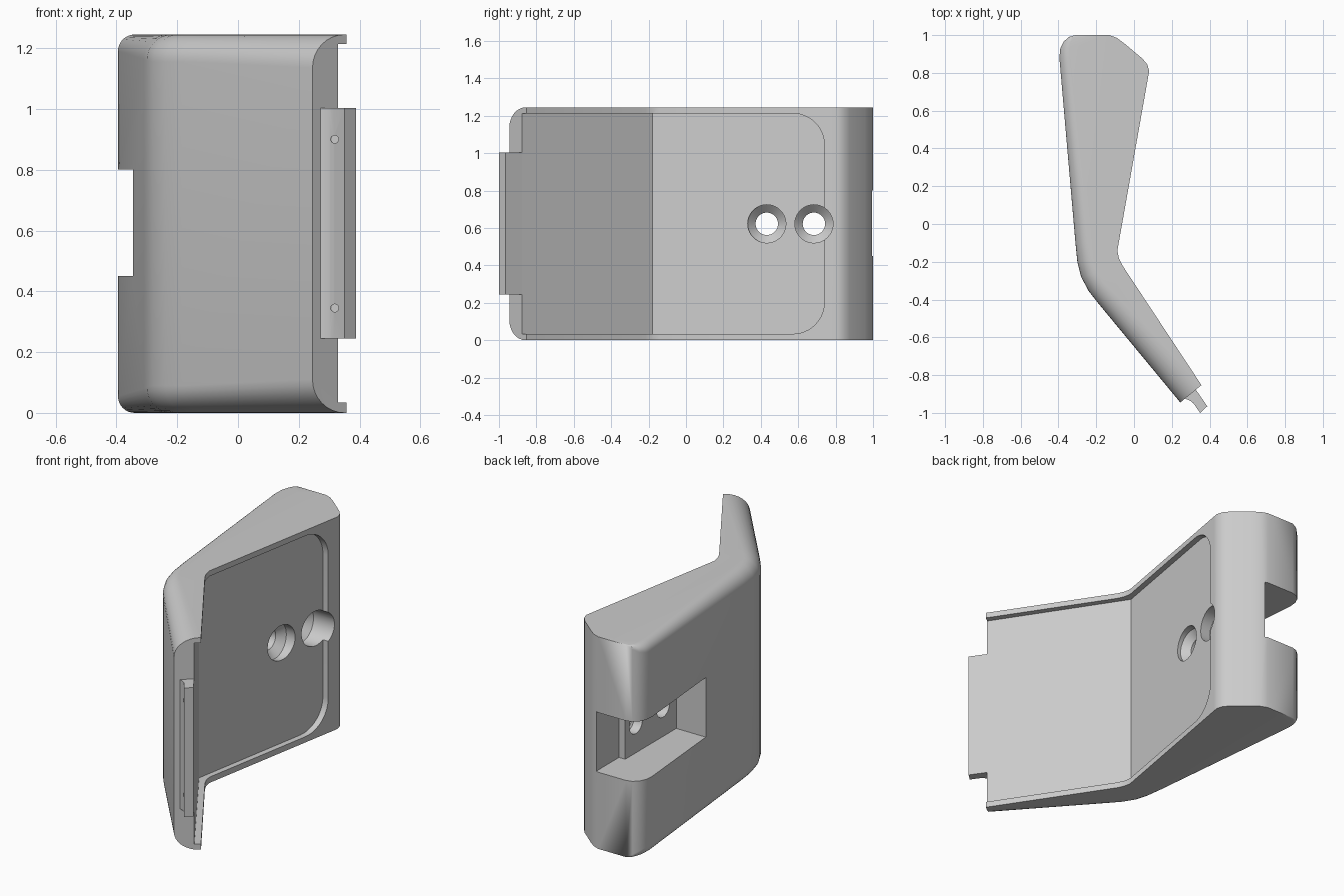
import bpy, bmesh, math

if "Cube" in bpy.data.objects:
    bpy.data.objects.remove(bpy.data.objects["Cube"], do_unlink=True)

H = 1.245            # overall height
MID = H / 2

grey = bpy.data.materials.new("plain_grey")
grey.use_nodes = True
colour = (0.6, 0.6, 0.6, 1)
grey.diffuse_color = colour
grey.node_tree.nodes["Principled BSDF"].inputs["Base Color"].default_value = colour


def loft(name, rings):
    """Solid skinned through equal-length rings of points, capped at both ends."""
    bm = bmesh.new()
    loops = [[bm.verts.new(p) for p in ring] for ring in rings]
    n = len(rings[0])
    for a, b in zip(loops, loops[1:]):
        for i in range(n):
            j = (i + 1) % n
            bm.faces.new((a[i], a[j], b[j], b[i]))
    bm.faces.new(loops[0][::-1])
    bm.faces.new(loops[-1])
    bmesh.ops.remove_doubles(bm, verts=bm.verts, dist=1e-5)
    bmesh.ops.recalc_face_normals(bm, faces=bm.faces)
    mesh = bpy.data.meshes.new(name)
    bm.to_mesh(mesh)
    bm.free()
    ob = bpy.data.objects.new(name, mesh)
    bpy.context.collection.objects.link(ob)
    mesh.materials.append(grey)
    return ob


def prism(name, outline, z0, z1):
    return loft(name, [[(x, y, z) for x, y in outline] for z in (z0, z1)])


def lathe(name, profile, axis, centre, sides=40):
    """Round cutter along x or y from (position, radius) pairs."""
    rings = []
    for t, r in profile:
        ring = []
        for i in range(sides):
            a = 2 * math.pi * i / sides
            c, s = r * math.cos(a), r * math.sin(a)
            ring.append((t, centre[0] + c, centre[1] + s) if axis == 'x'
                        else (centre[0] + c, t, centre[1] + s))
        rings.append(ring)
    return loft(name, rings)


def activate(ob):
    bpy.ops.object.select_all(action='DESELECT')
    bpy.context.view_layer.objects.active = ob
    ob.select_set(True)


def cut(ob, cutter):
    cutter.hide_render = True
    activate(ob)
    mod = ob.modifiers.new("cut", 'BOOLEAN')
    mod.operation, mod.solver, mod.object = 'DIFFERENCE', 'EXACT', cutter
    bpy.ops.object.modifier_apply(modifier=mod.name)
    bpy.data.objects.remove(cutter, do_unlink=True)


# Bent body: plan outline x, y, then rounding of the top and bottom edge (inset x, inset y, drop)
plan = [
    (.357, -.853, 0, 0, 0), (-.063, -.217, 0, 0, 0), (-.08, -.18, 0, 0, 0), (-.088, -.14, 0, 0, 0),
    (.075, .78, 0, 0, 0), (.08, .81, 0, 0, 0), (.07, .845, 0, 0, 0), (.045, .875, 0, 0, 0),
    (-.05, .955, 0, 0, 0), (-.09, .985, 0, 0, 0), (-.13, 1, 0, 0, 0), (-.31, 1, 0, 0, 0),
    (-.345, .99, .02, 0, .02), (-.373, .965, .04, 0, .04), (-.39, .93, .05, 0, .05),
    (-.395, .88, .055, 0, .055), (-.31, -.1, .08, 0, .08), (-.30, -.2, .085, .01, .085),
    (-.28, -.28, .085, .02, .09), (-.24, -.355, .085, .04, .09), (-.185, -.425, .08, .06, .09),
    (.245, -.945, .106, .087, .11),
]
STEPS = 8
rings = []
for top in (False, True):
    for k in range(STEPS + 1):
        a = math.pi / 2 * (k if top else STEPS - k) / STEPS
        ring = []
        for x, y, dx, dy, h in plan:
            f = 1 - math.cos(a)
            drop = h * (1 - math.sin(a))
            ring.append((x + dx * f, y + dy * f, H - drop if top else drop))
        rings.append(ring)
body = loft("bent_body", rings)


# Shallow recess following the bend, open at the front end, rounded at the back
def floor_x(y):
    return -.128 + (.1757 if y > -.178 else -.655) * (y + .178)


R, Y1, Z0, Z1 = .17, .74, .034, H - .032
arc = [math.pi / 2 * i / 12 for i in range(13)]
side = [(-1.1, Z0), (-.178, Z0)]
side += [(Y1 - R + R * math.sin(a), Z0 + R - R * math.cos(a)) for a in arc]
side += [(Y1 - R + R * math.cos(a), Z1 - R + R * math.sin(a)) for a in arc]
side += [(-.178, Z1), (-1.1, Z1)]
bm_cutter = loft("recess_cutter", [[(floor_x(y), y, z) for y, z in side],
                                   [(1.0, y, z) for y, z in side]])
# Split the folded floor cleanly along the bend
bm = bmesh.new()
bm.from_mesh(bm_cutter.data)
bend = [v for v in bm.verts if abs(v.co.y + .178) < 1e-4]
for far in (False, True):
    bmesh.ops.connect_verts(bm, verts=[v for v in bend if (v.co.x > .9) == far])
bm.to_mesh(bm_cutter.data)
bm.free()
cut(body, bm_cutter)

# Stepped pocket open to the left and the back
cut(body, prism("pocket_cutter", [(-.154, .31), (-.154, .784), (-.114, .784), (-.114, 1.5),
                                  (-1, 1.5), (-1, .31)], .45, .80))

# Two countersunk screw holes
for y in (.432, .684):
    cut(body, lathe("screw_hole_cutter", [(-.3, .06), (-.1, .06), (-.06, .102), (.4, .102)],
                    'x', (y, MID)))

# Narrow tongue on the front end with two pin holes
tongue = prism("front_tongue", [(.327, -.877), (.388, -.965), (.35, -1), (.315, -.95),
                                (.30, -.937), (.272, -.925), (.29, -.89)], .245, 1.003)
for z in (.345, .90):
    cut(tongue, lathe("pin_hole_cutter", [(-1.1, .013), (-.925, .013)], 'y', (.318, z), 16))

for ob in (body, tongue):
    activate(ob)
    bpy.ops.object.shade_smooth_by_angle(angle=math.radians(30))
